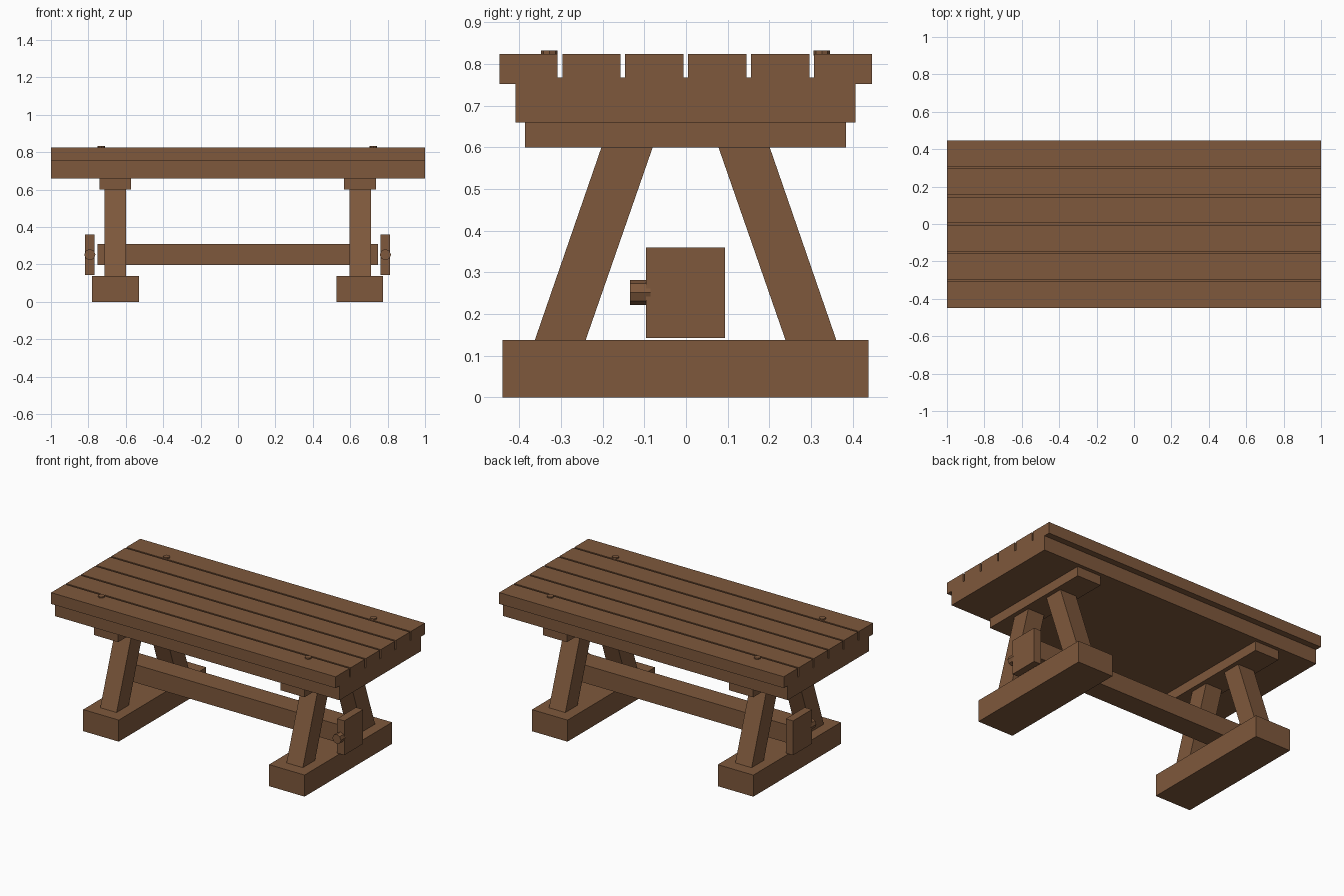
import bpy, bmesh, math

if "Cube" in bpy.data.objects:
    bpy.data.objects.remove(bpy.data.objects["Cube"])

wood = bpy.data.materials.new("brown wood")
wood.diffuse_color = (0.21, 0.098, 0.045, 1)
wood.use_nodes = True
wood.node_tree.nodes["Principled BSDF"].inputs["Base Color"].default_value = wood.diffuse_color

CX, CY = -0.002, -0.001      # centre of the trestle frame


def finish(name, bm):
    bmesh.ops.recalc_face_normals(bm, faces=bm.faces)
    mesh = bpy.data.meshes.new(name)
    bm.to_mesh(mesh)
    bm.free()
    mesh.materials.append(wood)
    obj = bpy.data.objects.new(name, mesh)
    bpy.context.collection.objects.link(obj)
    return obj


def extrude_x(name, profile, x0, x1):
    """Extrude a (y, z) outline along x."""
    bm = bmesh.new()
    face = bm.faces.new([bm.verts.new((x0, y, z)) for y, z in profile])
    ext = bmesh.ops.extrude_face_region(bm, geom=[face])
    moved = [v for v in ext["geom"] if isinstance(v, bmesh.types.BMVert)]
    bmesh.ops.translate(bm, verts=moved, vec=(x1 - x0, 0, 0))
    return finish(name, bm)


def box(name, x0, x1, y0, y1, z0, z1):
    return extrude_x(name, [(y0, z0), (y1, z0), (y1, z1), (y0, z1)], x0, x1)


def peg(name, centre, radius, depth, axis):
    bm = bmesh.new()
    bmesh.ops.create_cone(bm, cap_ends=True, segments=8, radius1=radius,
                          radius2=radius, depth=depth)
    if axis == "y":
        for v in bm.verts:
            v.co = (v.co.x, v.co.z, v.co.y)
        # put a corner on the x axis
    obj = finish(name, bm)
    if axis == "y":
        xs = max(v.co.x for v in obj.data.vertices)
        if xs < radius * 0.99:
            obj.rotation_euler.y = math.pi / 8
    obj.location = centre
    return obj


# Table top: one outline with five grooves between six planks
pitch, plank = 0.151, 0.140
outline = [(-0.409, 0.66), (0.407, 0.66), (0.407, 0.752), (0.447, 0.752)]
for i in reversed(range(6)):
    y = -0.448 + i * pitch
    right = y + plank
    if i < 5:
        outline.append((right, 0.768))
    else:
        right = 0.447
    outline += [(right, 0.824), (y, 0.824)]
    if i > 0:
        outline.append((y, 0.768))
outline += [(-0.448, 0.752), (-0.409, 0.752)]
extrude_x("plank_top", outline, -1, 1)

# Trestles, mirrored at both ends
for sx, end in ((-1, "left"), (1, "right")):
    def span(a, b):
        return sorted((CX + sx * a, CX + sx * b))

    box(end + "_foot", *span(0.528, 0.778), -0.44, 0.438, 0, 0.137)
    box(end + "_cleat", *span(0.57, 0.739), -0.386, 0.384, 0.60, 0.66)
    for sy, side in ((-1, "front"), (1, "back")):
        leg = [(0.24, 0.137), (0.362, 0.137), (0.202, 0.60), (0.079, 0.60)]
        extrude_x(end + "_" + side + "_leg",
                  [(CY + sy * y, z) for y, z in leg], *span(0.597, 0.712))
        # Bolt heads on the outer planks
        peg(end + "_" + side + "_bolt",
            (CX - 0.001 + sx * 0.727, CY + sy * 0.327, 0.826), 0.02, 0.012, "z")
    # End block with its round peg
    box(end + "_end_block", *span(0.765, 0.816), -0.096, 0.094, 0.142, 0.36)
    peg(end + "_peg", (CX + sx * 0.79, -0.11, 0.252), 0.03, 0.05, "y")

# Stretcher joining the trestles
box("stretcher", -0.752, 0.748, -0.07, 0.07, 0.196, 0.31)
